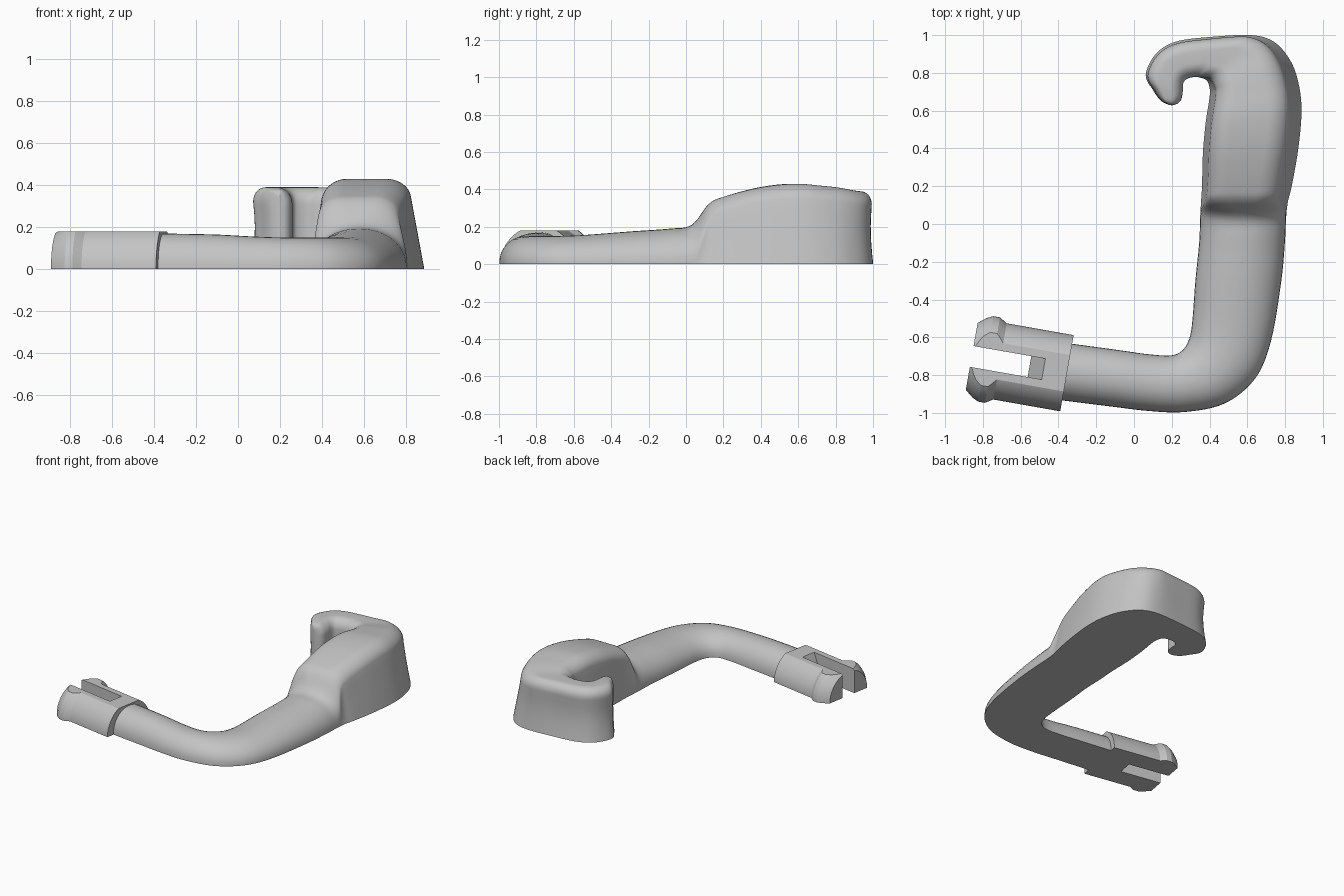
import bpy, bmesh, math
from mathutils import Vector, Matrix

if "Cube" in bpy.data.objects:
    bpy.data.objects.remove(bpy.data.objects["Cube"])

grey = bpy.data.materials.new("plain grey")
grey.use_nodes = True
colour = (0.55, 0.55, 0.55, 1)
grey.diffuse_color = colour
grey.node_tree.nodes["Principled BSDF"].inputs["Base Color"].default_value = colour


def make_object(name, bm, material=grey):
    bmesh.ops.recalc_face_normals(bm, faces=bm.faces)
    mesh = bpy.data.meshes.new(name)
    bm.to_mesh(mesh)
    bm.free()
    obj = bpy.data.objects.new(name, mesh)
    bpy.context.collection.objects.link(obj)
    mesh.materials.append(material)
    return obj


def activate(obj):
    bpy.ops.object.select_all(action="DESELECT")
    obj.select_set(True)
    bpy.context.view_layer.objects.active = obj


def smooth(obj, degrees):
    activate(obj)
    bpy.ops.object.shade_smooth_by_angle(angle=math.radians(degrees))


def loft(bm, rings, closed_ends=True):
    loops = [[bm.verts.new(p) for p in ring] for ring in rings]
    count = len(loops[0])
    for a, b in zip(loops, loops[1:]):
        for i in range(count):
            j = (i + 1) % count
            bm.faces.new((a[i], a[j], b[j], b[i]))
    if closed_ends:
        bm.faces.new(loops[0])
        bm.faces.new(loops[-1])


def spline(points, steps):
    """Catmull-Rom interpolation through stations of any dimension."""
    result = []
    last = len(points) - 1
    for i in range(last):
        a, b = points[max(i - 1, 0)], points[i]
        c, d = points[i + 1], points[min(i + 2, last)]
        for s in range(steps):
            t = s / steps
            result.append([q + 0.5 * t * (r - p + t * (2 * p - 5 * q + 4 * r - w
                           + t * (3 * (q - r) + w - p)))
                           for p, q, r, w in zip(a, b, c, d)])
    return result + [list(points[-1])]


def clamp(v):
    return min(max(v, 0), 1)


# Stations: inner edge x y, outer edge x y, height
arm = [
    (-.36, -.63, -.41, -.93, .17), (-.1, -.665, -.13, -.965, .165),
    (.08, -.69, .08, -.99, .155), (.2, -.695, .27, -.995, .15),
    (.26, -.665, .48, -.95, .15), (.295, -.6, .64, -.82, .15),
    (.31, -.5, .725, -.62, .155), (.325, -.3, .78, -.3, .175),
    (.345, -.1, .8, -.08, .19), (.35, .03, .805, .03, .21),
]
head_and_hook = [
    (.355, .12, .815, .12, .32), (.36, .2, .835, .2, .36),
    (.365, .38, .87, .4, .41), (.38, .54, .887, .6, .43),
    (.4, .67, .87, .75, .42), (.4, .72, .825, .87, .41),
    (.385, .76, .74, .965, .395), (.35, .775, .62, 1, .39),
    (.315, .778, .4, .99, .39), (.275, .765, .22, .965, .39),
    (.26, .74, .115, .9, .39), (.258, .7, .062, .79, .39),
    (.25, .66, .1, .71, .385), (.23, .637, .14, .655, .375),
    (.2, .628, .185, .63, .35),
]


def section(station):
    """Flat-bottomed section: domed on the arm, boxy with soft edges on the head."""
    lx, ly, rx, ry, h = station
    left, right = Vector((lx, ly, 0)), Vector((rx, ry, 0))
    width = (right - left).length
    across = (right - left).normalized()
    k = clamp((h - .2) / .15)
    k = k * k * (3 - 2 * k)
    side = clamp((rx - .6) / .25)
    round_x = .48 * width * (1 - k) + min(.1, .36 * width) * k
    round_z = .93 * h * (1 - k) + .08 * k
    wall = h - round_z
    outline = [(0, wall * i / 6) for i in range(6)]
    for i in range(10):
        a = math.pi / 2 * i / 9
        outline.append((round_x * (1 - math.cos(a)), wall + round_z * math.sin(a)))
    inner, outer = [], []
    for inset, z in outline:
        up = Vector((0, 0, z))
        lean = k * side * z / h
        waist = .02 * k * (1 - side) * math.sin(math.pi * z / h) * min(1, width / .2)
        inner.append(left + across * (inset + .04 * lean) + up)
        outer.append(right - across * (inset + .08 * lean + waist) + up)
    return inner + outer[::-1]


bm = bmesh.new()
loft(bm, [section(s) for s in spline(arm + head_and_hook, 6)])
smooth(make_object("curved_arm_and_hook", bm), 40)

# Snap connector: turned profile (length, radius) trimmed flat at top and bottom
bm = bmesh.new()
profile = [(0, .205), (.36, .205), (.4, .23), (.437, .23), (.47, .214), (.512, .18)]
sides = 64
loft(bm, [[(s, r * math.cos(2 * math.pi * (i + .5) / sides),
            r * math.sin(2 * math.pi * (i + .5) / sides))
           for i in range(sides)] for s, r in profile])
for height, direction in ((0, -1), (.18, 1)):
    cut = bmesh.ops.bisect_plane(bm, geom=bm.verts[:] + bm.edges[:] + bm.faces[:],
                                 plane_co=(0, 0, height), plane_no=(0, 0, direction),
                                 clear_outer=True)
    edges = [e for e in cut["geom_cut"] if isinstance(e, bmesh.types.BMEdge)]
    bmesh.ops.holes_fill(bm, edges=[e for e in edges if e.is_boundary], sides=0)
connector = make_object("snap_connector", bm)

# Slot between the prongs, with a sloping inner end
bm = bmesh.new()
loft(bm, [[(.21, t, -.02), (.7, t, -.02), (.7, t, .2), (.117, t, .2)]
          for t in (-.056, .056)])
cutter = make_object("slot_cutter", bm)
cutter.hide_render = True
slot = connector.modifiers.new("slot", "BOOLEAN")
slot.operation = "DIFFERENCE"
slot.solver = "EXACT"
slot.object = cutter
activate(connector)
bpy.ops.object.modifier_apply(modifier="slot")
bpy.data.objects.remove(cutter)

connector.data.transform(Matrix.Translation((-.355, -.79, 0))
                         @ Matrix.Rotation(math.radians(170), 4, "Z"))
smooth(connector, 15)
